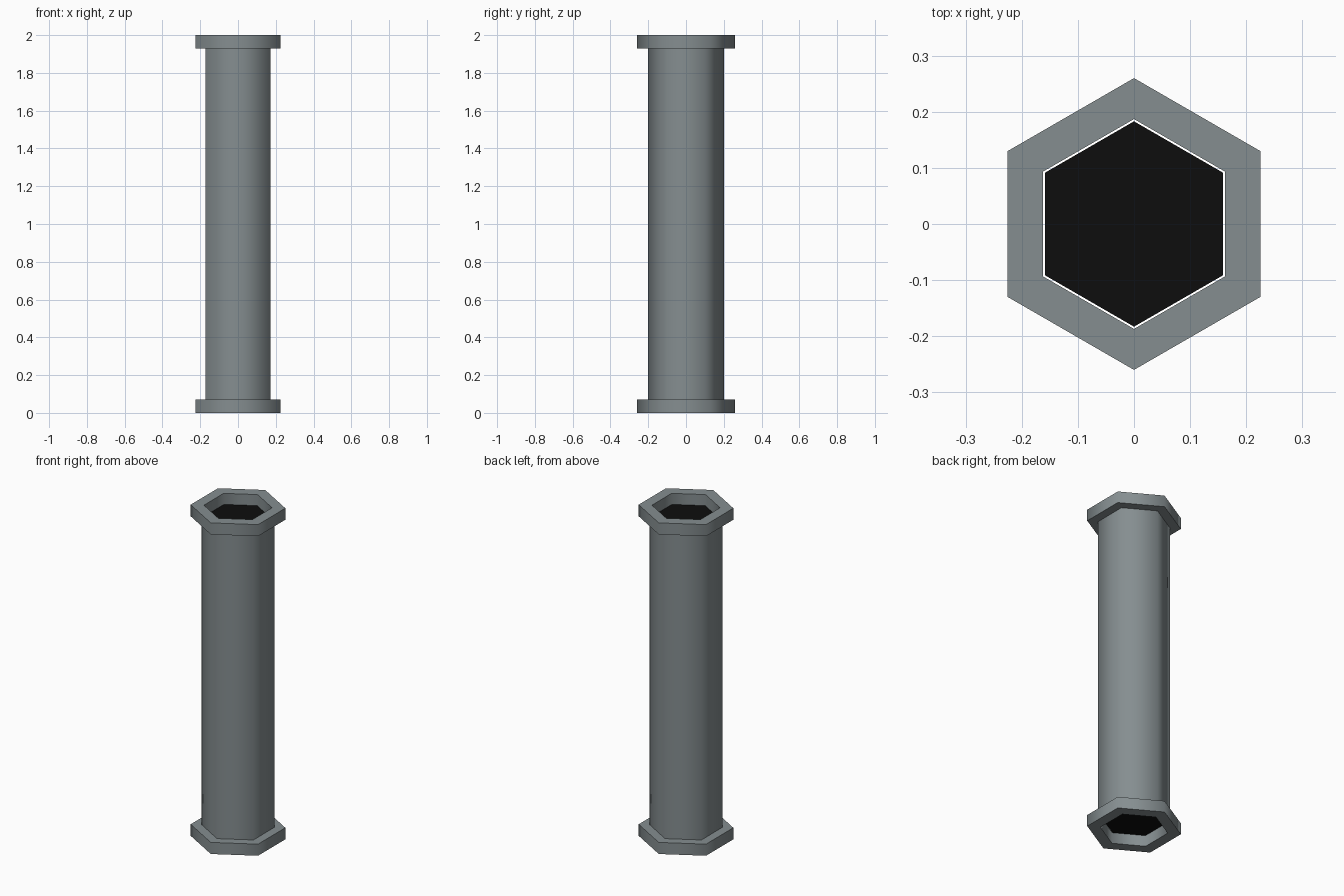
import bpy, bmesh, math

if "Cube" in bpy.data.objects:
    bpy.data.objects.remove(bpy.data.objects["Cube"])


def material(name, rgb):
    m = bpy.data.materials.new(name)
    m.diffuse_color = (*rgb, 1)
    m.use_nodes = True
    m.node_tree.nodes["Principled BSDF"].inputs["Base Color"].default_value = m.diffuse_color
    return m


GREY = material("steel grey", (0.235, 0.27, 0.28))
BLACK = material("bore black", (0.004, 0.004, 0.004))


def hexagon(bm, radius, z):
    # points face front and back (+-y)
    return [bm.verts.new((radius * math.cos(math.radians(30 + 60 * i)),
                          radius * math.sin(math.radians(30 + 60 * i)), z))
            for i in range(6)]


def bridge(bm, a, b):
    return [bm.faces.new((a[i], a[(i + 1) % 6], b[(i + 1) % 6], b[i]))
            for i in range(6)]


def finish(bm, name, mats, recalc=True):
    if recalc:
        bmesh.ops.recalc_face_normals(bm, faces=bm.faces)
    me = bpy.data.meshes.new(name)
    bm.to_mesh(me)
    bm.free()
    for m in mats:
        me.materials.append(m)
    ob = bpy.data.objects.new(name, me)
    bpy.context.collection.objects.link(ob)
    bpy.ops.object.select_all(action='DESELECT')
    ob.select_set(True)
    bpy.context.view_layer.objects.active = ob
    bpy.ops.object.shade_smooth_by_angle(angle=math.radians(65))
    return ob


def flange(name, z0, z1):
    # hexagonal ring with a hexagonal opening
    bm = bmesh.new()
    rings = [hexagon(bm, r, z) for r, z in
             ((0.26, z0), (0.26, z1), (0.187, z1), (0.187, z0))]
    for i in range(4):
        bridge(bm, rings[i], rings[(i + 1) % 4])
    return finish(bm, name, [GREY])


def bore_cap(name, z, up):
    # dark plate closing the opening behind the flange
    bm = bmesh.new()
    ring = hexagon(bm, 0.183, z)
    bm.faces.new(ring if up else ring[::-1])
    return finish(bm, name, [BLACK], recalc=False)


# long smooth hexagonal tube
bm = bmesh.new()
bridge(bm, hexagon(bm, 0.2, 0.065), hexagon(bm, 0.2, 1.935))
finish(bm, "tube", [GREY])

# end flanges and dark openings
flange("bottom_flange", 0.0, 0.07)
flange("top_flange", 1.93, 2.0)
bore_cap("bottom_bore", 0.065, False)
bore_cap("top_bore", 1.935, True)
